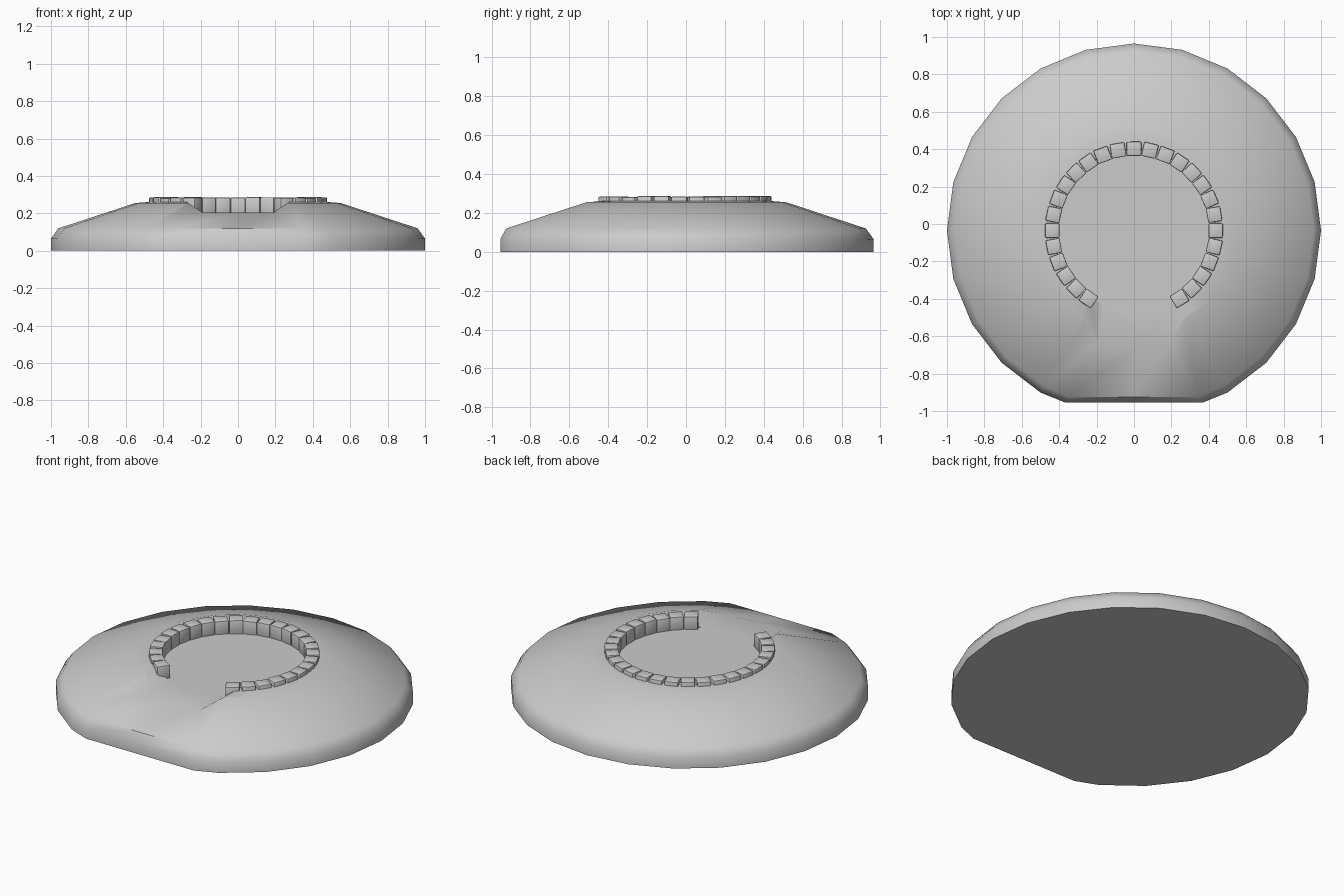
import bpy, bmesh, math, random
from mathutils import Matrix

if "Cube" in bpy.data.objects:
    bpy.data.objects.remove(bpy.data.objects["Cube"])

random.seed(4)
CY = -0.035      # centre of the rings in y
FLOOR = 0.205    # height of the sunken floor


def make_object(name, bm):
    bmesh.ops.recalc_face_normals(bm, faces=bm.faces)
    mesh = bpy.data.meshes.new(name)
    bm.to_mesh(mesh)
    bm.free()
    obj = bpy.data.objects.new(name, mesh)
    bpy.context.collection.objects.link(obj)
    return obj


def activate(obj):
    bpy.ops.object.select_all(action='DESELECT')
    obj.select_set(True)
    bpy.context.view_layer.objects.active = obj


# mound: stacked 24-sided rings (radius, height, flat front y, flat front half width)
profile = [(1.0, 0.0, -0.955, 0.367), (1.0, 0.065, -0.955, 0.367),
           (0.96, 0.12, -0.925, 0.345), (0.55, 0.255, None, None),
           (0.46, 0.262, None, None)]
bm = bmesh.new()
rings = []
for r, z, front_y, half in profile:
    ring = []
    for i in range(24):
        a = math.radians(15 * i)
        x, y, h = r * math.cos(a), CY + r * math.sin(a), z
        if i in (17, 18, 19):
            if front_y is not None:
                x, y = (i - 18) * half, front_y
            elif r > 0.5:
                h = 0.228      # dip leading up to the entrance
        ring.append(bm.verts.new((x, y, h)))
    rings.append(ring)
for lo, hi in zip(rings, rings[1:]):
    for i in range(24):
        j = (i + 1) % 24
        bm.faces.new((lo[i], lo[j], hi[j], hi[i]))
bm.faces.new(rings[0])
bm.faces.new(rings[-1])
mound = make_object("mound", bm)

# cutter for the round sunken floor
bm = bmesh.new()
bmesh.ops.create_cone(bm, cap_ends=True, segments=32, radius1=0.43, radius2=0.43,
                      depth=0.3, matrix=Matrix.Translation((0, CY, FLOOR + 0.15)))
pit = make_object("pit_cutter", bm)

# cutter for the flared entrance
bm = bmesh.new()
section = [(-0.19, FLOOR), (0.19, FLOOR), (0.34, 0.305), (-0.34, 0.305)]
ends = [[bm.verts.new((x, y, z)) for x, z in section] for y in (-0.3, -0.75)]
for i in range(4):
    j = (i + 1) % 4
    bm.faces.new((ends[0][i], ends[0][j], ends[1][j], ends[1][i]))
for e in ends:
    bm.faces.new(e)
entrance = make_object("entrance_cutter", bm)

activate(mound)
for cutter in (pit, entrance):
    cutter.hide_render = True
    mod = mound.modifiers.new("cut", 'BOOLEAN')
    mod.operation = 'DIFFERENCE'
    mod.solver = 'EXACT'
    mod.object = cutter
    bpy.ops.object.modifier_apply(modifier=mod.name)
for cutter in (pit, entrance):
    bpy.data.objects.remove(cutter)
bpy.ops.object.shade_smooth_by_angle(angle=math.radians(42))

# stone ring: 32 positions, five left open at the front
bm = bmesh.new()
for k in range(-13, 14):
    a = math.radians(90 + k * 11.25)
    top = 0.285 + random.uniform(-0.003, 0.002)
    low = FLOOR - 0.01
    m = (Matrix.Translation((0.437 * math.cos(a), CY + 0.437 * math.sin(a), (top + low) / 2))
         @ Matrix.Rotation(a + random.uniform(-0.04, 0.04), 4, 'Z')
         @ Matrix.Diagonal((0.076, 0.079, top - low, 1)))
    bmesh.ops.create_cube(bm, size=1, matrix=m)
stones = make_object("stone_ring", bm)
bev = stones.modifiers.new("bevel", 'BEVEL')
bev.width = 0.006
bev.segments = 2
activate(stones)
bpy.ops.object.modifier_apply(modifier=bev.name)
bpy.ops.object.shade_smooth_by_angle(angle=math.radians(35))
